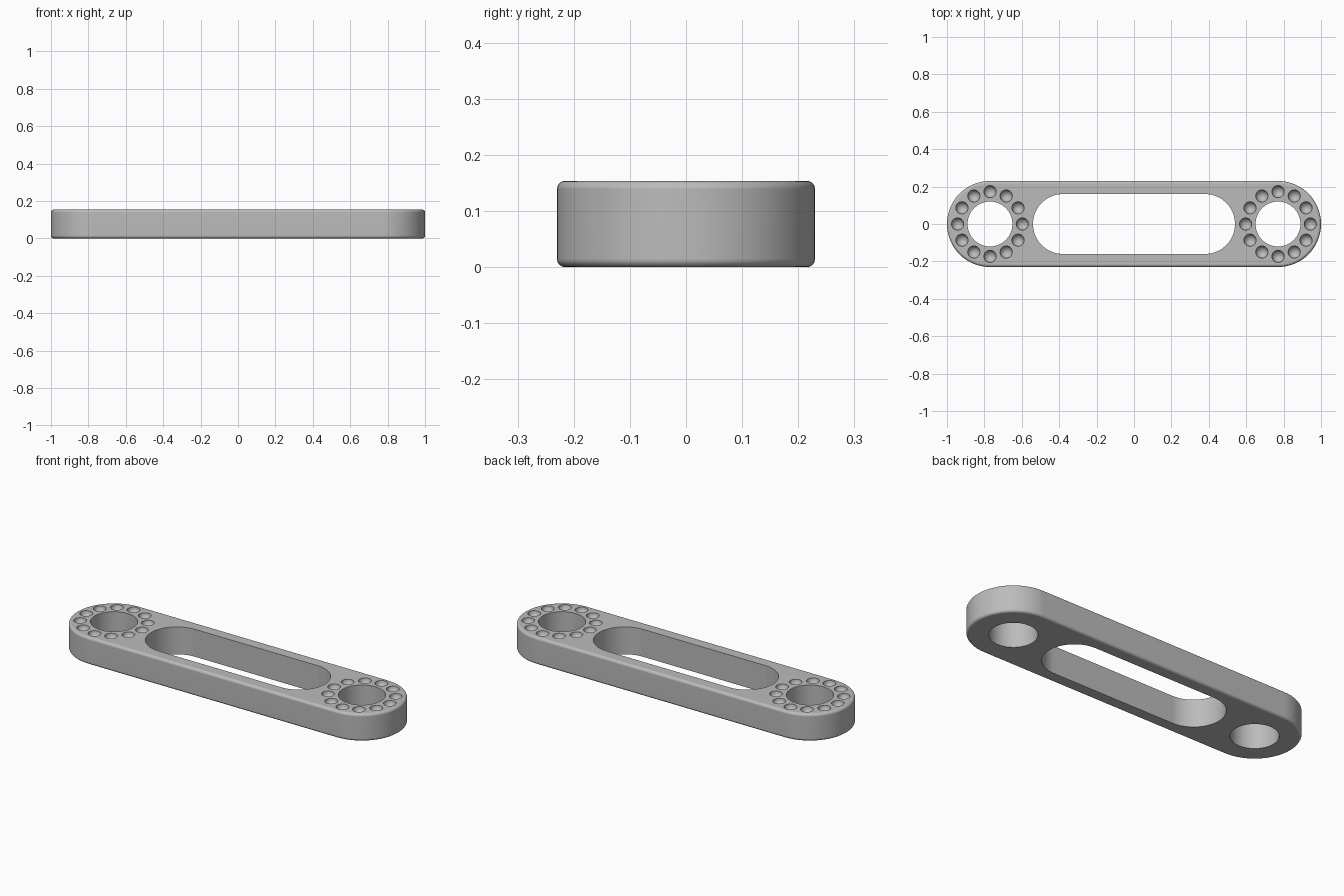
import bpy, bmesh, math
from mathutils import Matrix, Vector

HEIGHT = 0.154
HALF_WIDTH = 0.23
END_X = 1 - HALF_WIDTH      # centre of each rounded end
EDGE = 0.015                # rounding of the outer rim

cube = bpy.data.objects.get("Cube")
if cube:
    bpy.data.objects.remove(cube, do_unlink=True)

grey = bpy.data.materials.new("plain grey")
grey.use_nodes = True
colour = (0.5, 0.5, 0.5, 1)
grey.diffuse_color = colour
grey.node_tree.nodes["Principled BSDF"].inputs["Base Color"].default_value = colour


def make_object(name, bm):
    mesh = bpy.data.meshes.new(name)
    bmesh.ops.recalc_face_normals(bm, faces=bm.faces)
    bm.to_mesh(mesh)
    bm.free()
    mesh.materials.append(grey)
    obj = bpy.data.objects.new(name, mesh)
    bpy.context.collection.objects.link(obj)
    return obj


def add_stadium(bm, half_length, radius, bottom, top, steps=32):
    """Extruded slot shape with semicircular ends."""
    ring = []
    for side in (1, -1):
        for i in range(steps + 1):
            a = math.pi * (i / steps - 0.5)
            ring.append(bm.verts.new((side * (half_length + radius * math.cos(a)),
                                      side * radius * math.sin(a), bottom)))
    base = bm.faces.new(ring)
    grown = bmesh.ops.extrude_face_region(bm, geom=[base])["geom"]
    verts = [v for v in grown if isinstance(v, bmesh.types.BMVert)]
    bmesh.ops.translate(bm, vec=(0, 0, top - bottom), verts=verts)


# Bar with rounded rim
bm = bmesh.new()
add_stadium(bm, END_X, HALF_WIDTH, 0, HEIGHT)
rim = [e for e in bm.edges if abs(e.verts[0].co.z - e.verts[1].co.z) < 0.001]
bmesh.ops.bevel(bm, geom=rim, offset=EDGE, segments=4, profile=0.5, affect="EDGES")
bar = make_object("link_bar", bm)

# Cutter for the long slot and the two round end holes
bm = bmesh.new()
add_stadium(bm, 0.38, 0.16, -0.1, HEIGHT + 0.1)
for side in (-1, 1):
    bmesh.ops.create_cone(bm, cap_ends=True, segments=64, radius1=0.12, radius2=0.12,
                          depth=0.5, matrix=Matrix.Translation((side * END_X, 0, HEIGHT / 2)))
through_cutter = make_object("through_cutter", bm)

# Cutter for the rings of round dimples on the top
bm = bmesh.new()
for side in (-1, 1):
    for i in range(12):
        spot = Vector((side * END_X, 0, HEIGHT))
        spot += Matrix.Rotation(math.tau * i / 12, 3, "Z") @ Vector((0.173, 0, 0))
        bmesh.ops.create_uvsphere(bm, u_segments=24, v_segments=15, radius=0.033,
                                  matrix=Matrix.Translation(spot))
dimple_cutter = make_object("dimple_cutter", bm)

# Cut the openings
bpy.ops.object.select_all(action="DESELECT")
bpy.context.view_layer.objects.active = bar
bar.select_set(True)
for cutter in (through_cutter, dimple_cutter):
    cutter.hide_render = True
    cut = bar.modifiers.new(cutter.name, "BOOLEAN")
    cut.operation = "DIFFERENCE"
    cut.solver = "EXACT"
    cut.object = cutter
    bpy.ops.object.modifier_apply(modifier=cut.name)
    bpy.data.objects.remove(cutter, do_unlink=True)

# Smooth curved walls, crisp hole edges, flat top and bottom
bpy.ops.object.shade_smooth_by_angle(angle=math.radians(35))
weighted = bar.modifiers.new("weighted_normals", "WEIGHTED_NORMAL")
weighted.keep_sharp = True
